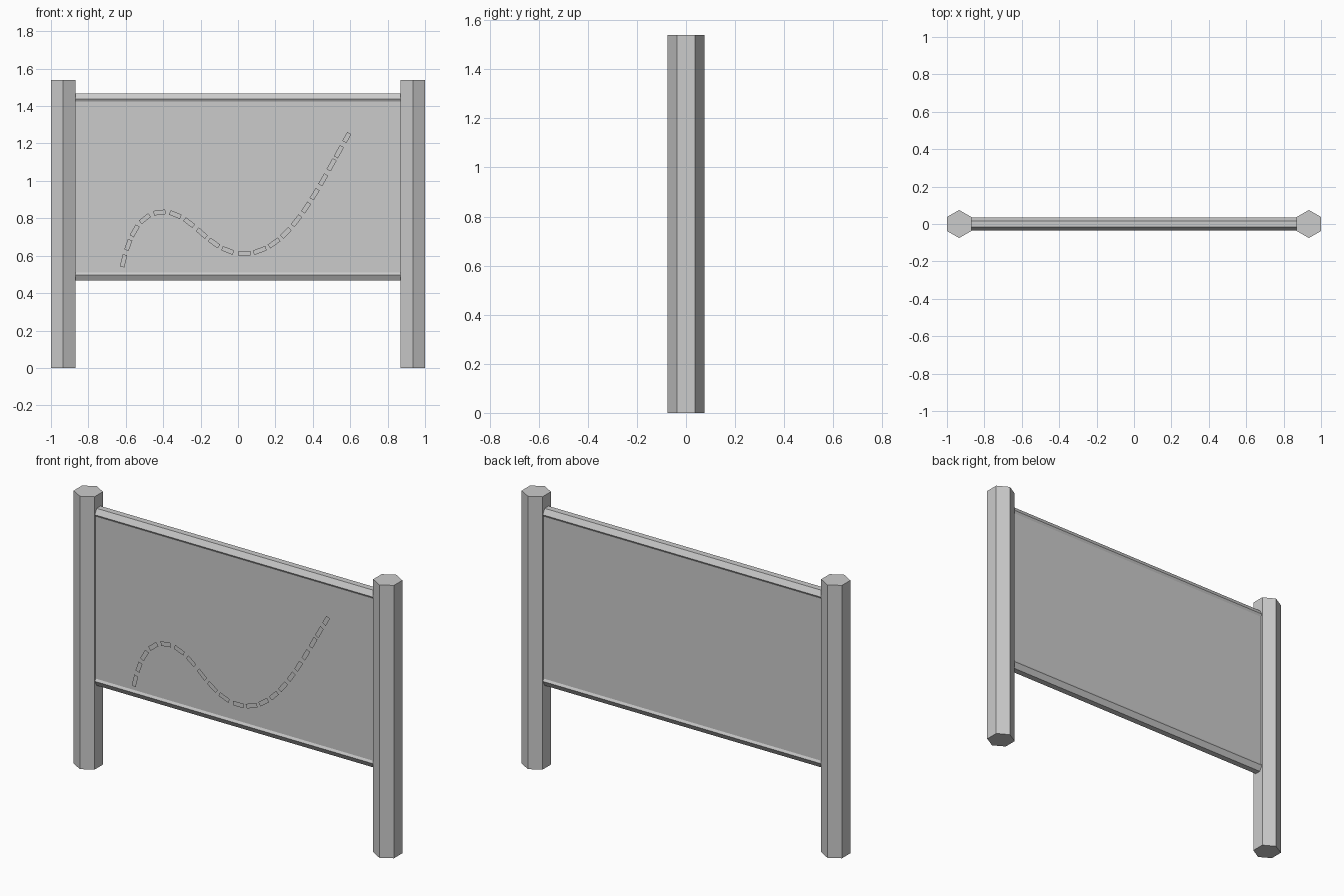
import bpy
import bmesh
import math
from mathutils import Vector
from mathutils.geometry import interpolate_bezier

cube = bpy.data.objects.get("Cube")
if cube:
    bpy.data.objects.remove(cube, do_unlink=True)

# One plain grey for the whole sign
grey = bpy.data.materials.new("plain_grey")
grey.use_nodes = True
grey.diffuse_color = (0.6, 0.6, 0.6, 1)
bsdf = next(n for n in grey.node_tree.nodes if n.type == 'BSDF_PRINCIPLED')
bsdf.inputs["Base Color"].default_value = grey.diffuse_color


def hex_bar(name, radius, length, location, rotation=(0, 0, 0)):
    bpy.ops.mesh.primitive_cylinder_add(vertices=6, radius=radius, depth=length,
                                        location=location, rotation=rotation)
    bar = bpy.context.object
    bar.name = name
    bar.data.materials.append(grey)


def front_plates(name, outlines, y):
    """Flat polygons facing the front, from lists of (x, z) points."""
    bm = bmesh.new()
    for outline in outlines:
        face = bm.faces.new([bm.verts.new((x, y, z)) for x, z in outline])
        face.normal_update()
        if face.normal.y > 0:
            face.normal_flip()
    mesh = bpy.data.meshes.new(name)
    bm.to_mesh(mesh)
    bm.free()
    mesh.materials.append(grey)
    bpy.context.collection.objects.link(bpy.data.objects.new(name, mesh))


# Posts
for side, name in ((1, "left_post"), (-1, "right_post")):
    hex_bar(name, 0.075, 1.54, (side * 0.935, 0, 0.77))

# Rails
for name, z in (("top_rail", 1.437), ("bottom_rail", 0.497)):
    hex_bar(name, 0.0345, 1.76, (0, 0, z), (0, math.pi / 2, 0))

# Board between the rails
bpy.ops.mesh.primitive_cube_add(size=1, location=(0, 0, 0.967))
board = bpy.context.object
board.name = "board"
board.scale = (1.78, 0.054, 0.94)
board.data.materials.append(grey)

# Map patches: each outline appears twice, the second time shifted
patches = [
    ((0.79, 0.03), [(-.51, 1.37), (-.54, 1.31), (-.61, 1.255), (-.61, 1.19),
                    (-.30, 1.20), (-.24, 1.27), (-.28, 1.36)]),
    ((0.78, 0.06), [(-.76, 1.09), (-.64, .95), (-.49, .93), (-.42, 1.0), (-.46, 1.12)]),
    ((0.76, 0.02), [(-.64, .88), (-.81, .76), (-.81, .61), (-.58, .72), (-.57, .8)]),
    ((0.78, 0.08), [(-.14, 1.24), (-.22, 1.12), (-.19, 1.02), (.04, 1.14), (.06, 1.3)]),
    ((0.85, 0.05), [(-.33, .99), (-.39, .93), (-.37, .81), (-.09, .86), (-.12, .98)]),
    ((0.83, -0.01), [(-.46, .74), (-.56, .65), (-.51, .62), (-.29, .59),
                     (-.23, .68), (-.27, .74)]),
]
outlines = []
for (dx, dz), outline in patches:
    outlines.append(outline)
    outlines.append([(x + dx, z + dz) for x, z in outline])
front_plates("map_patches", outlines, -0.03)

# Dashed trail: even dashes along a smooth path
spans = [
    [(-.62, .54), (-.58, .72), (-.52, .835), (-.40, .835)],
    [(-.40, .835), (-.24, .835), (-.16, .61), (.03, .61)],
    [(.03, .61), (.27, .61), (.42, .95), (.595, 1.255)],
]
path = []
for span in spans:
    path += interpolate_bezier(*[Vector((x, z, 0)) for x, z in span], 80)[:-1]
path.append(Vector((*spans[-1][-1], 0)))
reach = [0]
for a, b in zip(path, path[1:]):
    reach.append(reach[-1] + (b - a).length)


def along(distance):
    i = next((k for k, r in enumerate(reach) if r >= distance), len(path) - 1)
    return path[i]


count, dash = 21, 0.064
pitch = (reach[-1] - dash) / (count - 1)
dashes = []
for k in range(count):
    a, b = along(k * pitch), along(k * pitch + dash)
    step = (b - a).normalized()
    across = Vector((-step.y, step.x, 0)) * 0.0125
    dashes.append([(p.x, p.y) for p in (a + across, a - across, b - across, b + across)])
front_plates("trail_dashes", dashes, -0.045)
